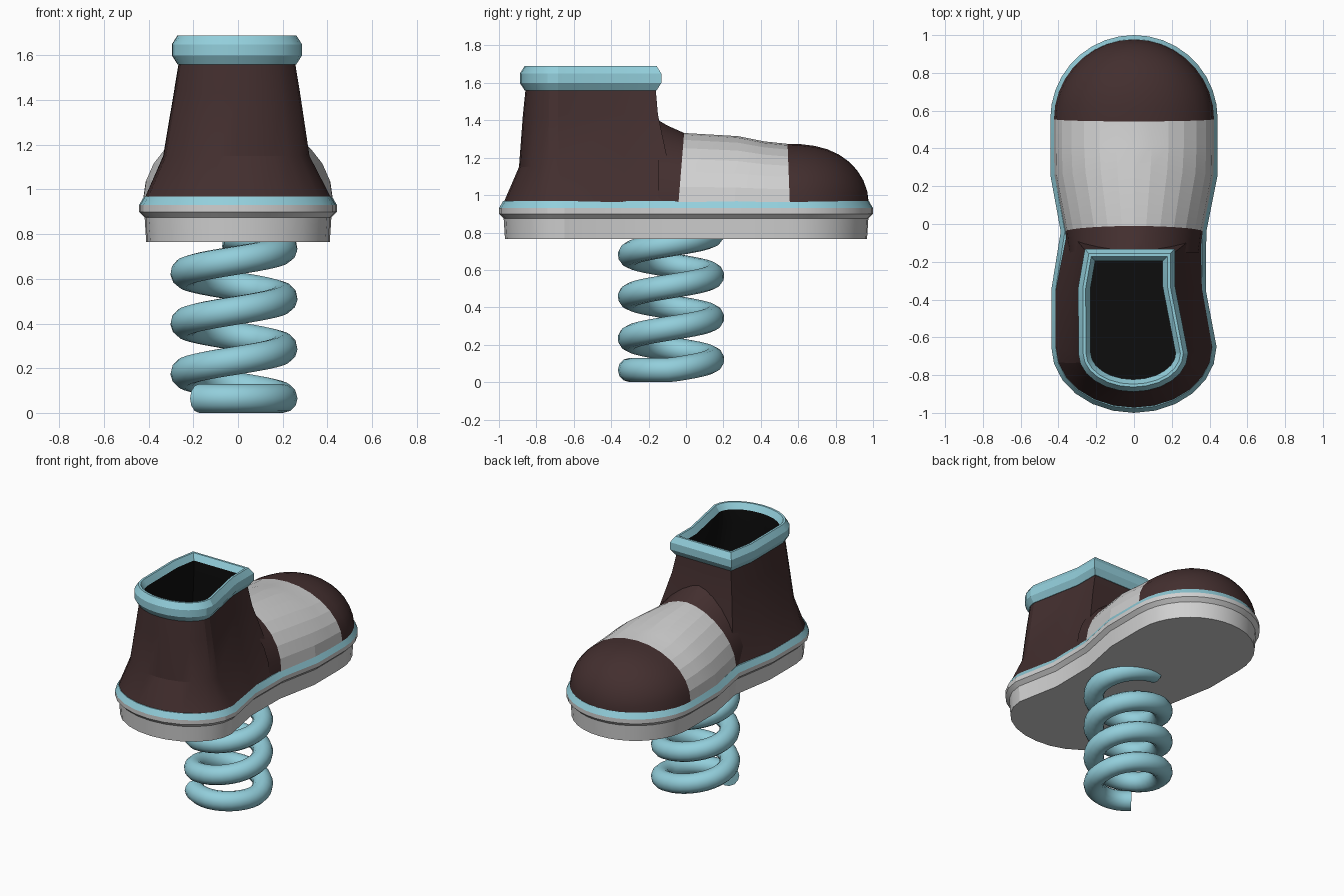
import bpy, bmesh, math
from mathutils import Vector

if "Cube" in bpy.data.objects:
    bpy.data.objects.remove(bpy.data.objects["Cube"])


def material(name, rgb):
    m = bpy.data.materials.new(name)
    m.diffuse_color = (*rgb, 1)
    m.use_nodes = True
    m.node_tree.nodes["Principled BSDF"].inputs["Base Color"].default_value = m.diffuse_color
    return m


BROWN = material("dark brown", (0.056, 0.028, 0.028))
BLUE = material("light blue", (0.29, 0.62, 0.71))
GREY = material("light grey", (0.63, 0.63, 0.63))
BLACK = material("black", (0.004, 0.004, 0.004))


def smooth(ob, angle):
    bpy.ops.object.select_all(action='DESELECT')
    ob.select_set(True)
    bpy.context.view_layer.objects.active = ob
    bpy.ops.object.shade_smooth_by_angle(angle=math.radians(angle))


def loft(name, rings, mats, closed=True, cap_start=False, cap_end=False, angle=18, rule=None):
    """Skin a list of equal point rings; rule(face centre) picks the material."""
    bm = bmesh.new()
    rows = [[bm.verts.new(p) for p in r] for r in rings]
    n = len(rows[0])
    for a, b in zip(rows, rows[1:]):
        for j in range(n if closed else n - 1):
            k = (j + 1) % n
            bm.faces.new((a[j], a[k], b[k], b[j]))
    if cap_start:
        bm.faces.new(rows[0][::-1])
    if cap_end:
        bm.faces.new(rows[-1])
    bmesh.ops.remove_doubles(bm, verts=bm.verts[:], dist=1e-4)
    if rule:
        for f in bm.faces:
            f.material_index = rule(f.calc_center_median())
    me = bpy.data.meshes.new(name)
    bm.to_mesh(me)
    bm.free()
    for m in mats:
        me.materials.append(m)
    ob = bpy.data.objects.new(name, me)
    bpy.context.collection.objects.link(ob)
    smooth(ob, angle)
    return ob


def offset(pts, d):
    """Move a counter-clockwise outline outwards by d."""
    out = []
    for i, p in enumerate(pts):
        p = Vector(p)
        a = (p - Vector(pts[i - 1])).normalized()
        b = (Vector(pts[(i + 1) % len(pts)]) - p).normalized()
        na, nb = Vector((a.y, -a.x)), Vector((b.y, -b.x))
        out.append(p + (na + nb) * d / (1 + na.dot(nb)))
    return out


def at(pts, z):
    return [(p[0], p[1], z) for p in pts]


def with_heel(pts, back, seg=12):
    """Close an outline (right back ... left back) with a half-ellipse heel."""
    (rx, ry), (lx, ly) = pts[0], pts[-1]
    arc = []
    for i in range(1, seg):
        t = math.pi * i / seg
        u = (1 - math.cos(t)) / 2
        y = ly + (ry - ly) * u
        arc.append((lx + (rx - lx) * u, y + (back - y) * math.sin(t)))
    return pts + arc


# Sole with flared rim and blue welt
toe = [(0.443 * math.cos(math.pi * i / 18), 0.557 + 0.443 * math.sin(math.pi * i / 18))
       for i in range(19)]
outline = with_heel([(0.437, -0.65), (0.38, -0.35), (0.383, -0.04), (0.443, 0.26)] + toe
                    + [(-0.443, 0.26), (-0.388, -0.04), (-0.438, -0.35), (-0.438, -0.65)], -1.0)
profile = [(0.765, -0.032), (0.875, -0.025), (0.9, 0), (0.93, 0), (0.968, -0.022)]
loft("sole", [at(offset(outline, d), z) for z, d in profile], [GREY, BLUE],
     cap_start=True, cap_end=True, rule=lambda c: 1 if c.z > 0.935 else 0)


# Ankle shaft
def ankle(rb, rm, rf, lf, lm, lb, back):
    mid = ((rf[0] + lf[0]) / 2, (rf[1] + lf[1]) / 2)
    return with_heel([rb, rm, rf, mid, lf, lm, lb], back)


base = ankle((0.418, -0.65), (0.362, -0.35), (0.355, -0.06),
             (-0.36, -0.06), (-0.418, -0.35), (-0.418, -0.65), -0.975)
middle = ankle((0.32, -0.68), (0.275, -0.33), (0.29, -0.09),
               (-0.3, -0.09), (-0.335, -0.35), (-0.333, -0.68), -0.893)
upper = ankle((0.278, -0.685), (0.215, -0.33), (0.215, -0.15),
              (-0.25, -0.15), (-0.288, -0.34), (-0.285, -0.685), -0.872)
top = ankle((0.256, -0.685), (0.187, -0.33), (0.187, -0.162),
            (-0.235, -0.162), (-0.266, -0.34), (-0.264, -0.685), -0.858)
loft("ankle_shaft", [at(base, 0.96), at(middle, 1.15), at(upper, 1.43), at(top, 1.565)], [BROWN])

# Padded collar
loft("collar", [at(offset(top, d), z) for z, d in
                [(1.56, -0.005), (1.56, 0.005), (1.6, 0.03), (1.65, 0.03),
                 (1.69, 0.005), (1.69, -0.01), (1.65, -0.035)]], [BLUE])

# Dark lining facing inwards, with a floor
loft("lining", [at(offset(top, -0.035), 1.65), at(offset(top, -0.035), 1.56),
                at(offset(middle, -0.035), 1.15), at(offset(middle, -0.04), 1.0)],
     [BLACK], cap_end=True)


# Forefoot: arched sections running towards the toe
def arch(y, shear, w, h, p=1.0, seg=14):
    pts = []
    for i in range(seg + 1):
        t = math.pi * (1 - i / seg)
        c, s = math.cos(t), max(math.sin(t), 0)
        pts.append((math.copysign(w * abs(c) ** p, c), y + shear * s, 0.962 + h * s))
    return pts


start = arch(-0.04, 0.03, 0.364, 0.37, 1.15)
end = arch(0.555, -0.012, 0.424, 0.312)
loft("instep", [arch(-0.15, 0, 0.35, 0.44, 1.3), arch(-0.11, 0.01, 0.356, 0.41, 1.25), start],
     [BROWN], closed=False)
loft("vamp_panel", [start, arch(0.26, 0.02, 0.422, 0.353, 1.05),
                    arch(0.42, 0, 0.424, 0.325), end], [GREY], closed=False, angle=10)
cap = [end]
for i in range(1, 10):
    s = math.sin(math.pi / 2 * i / 9)
    f = math.sqrt(max(0, 1 - s * s))
    cap.append(arch(0.555 + 0.422 * s, -0.012 * f, 0.424 * f,
                    0.312 * math.sqrt(max(0, 1 - s ** 2.5))))
loft("toe_cap", cap, [BROWN], closed=False, angle=40)

# Coil spring: flat first part, then steady rise into the sole
curve = bpy.data.curves.new("spring", 'CURVE')
curve.dimensions = '3D'
curve.bevel_depth = 0.065
curve.bevel_resolution = 4
curve.use_fill_caps = True
path = curve.splines.new('POLY')
steps = 110
path.points.add(steps)
for i, pt in enumerate(path.points):
    turn = -0.375 + (3.28 + 0.375) * i / steps
    a = 2 * math.pi * turn
    pt.co = (-0.018 + 0.22 * math.cos(a), -0.08 + 0.22 * math.sin(a),
             0.065 + 0.224 * max(0, turn), 1)
coil = bpy.data.objects.new("spring", curve)
bpy.context.collection.objects.link(coil)
curve.materials.append(BLUE)
bpy.ops.object.select_all(action='DESELECT')
coil.select_set(True)
bpy.context.view_layer.objects.active = coil
bpy.ops.object.convert(target='MESH')
smooth(bpy.context.view_layer.objects.active, 45)
